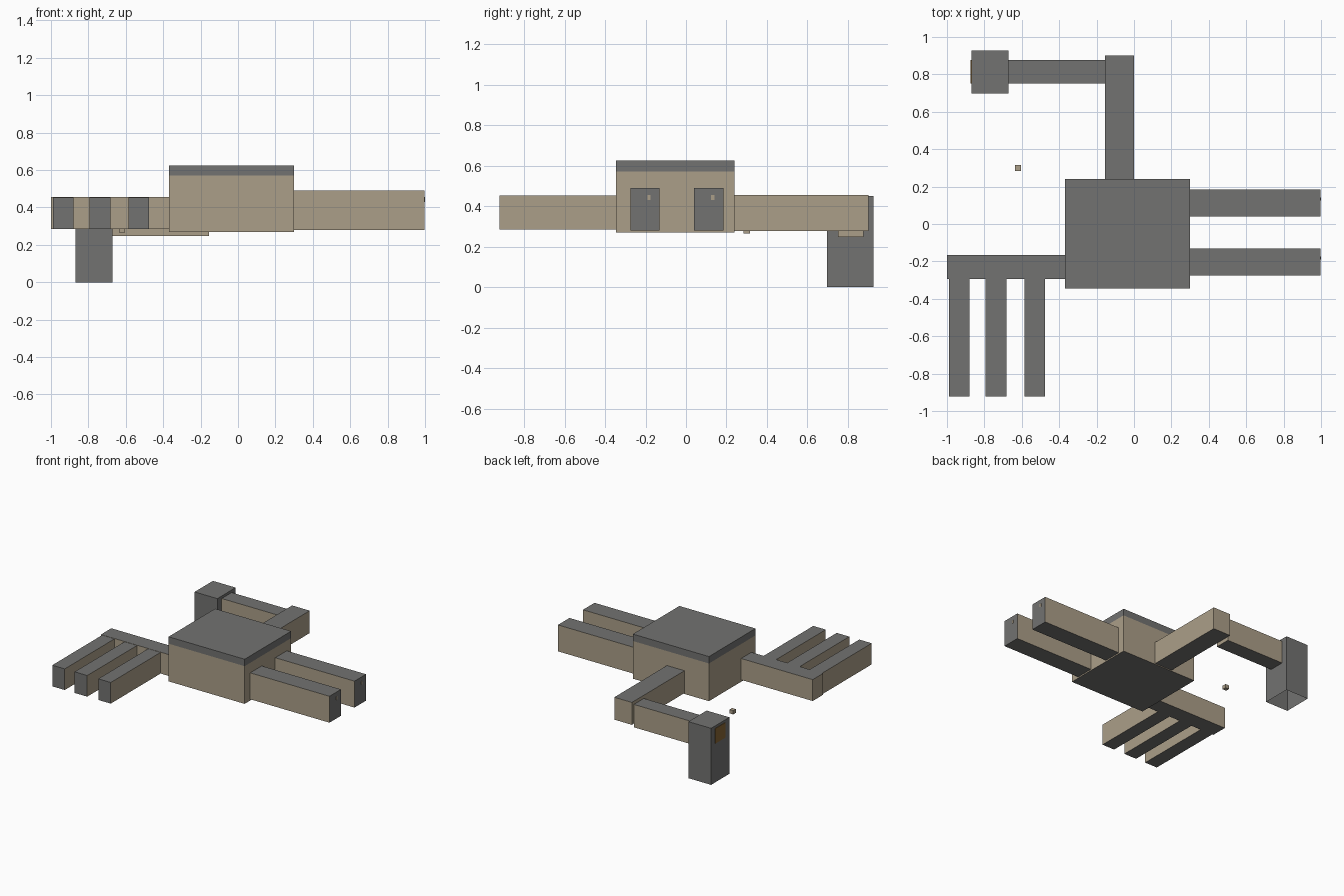
import bpy, bmesh
from mathutils import Vector

if "Cube" in bpy.data.objects:
    bpy.data.objects.remove(bpy.data.objects["Cube"])


def material(name, rgb):
    m = bpy.data.materials.new(name)
    m.diffuse_color = (*rgb, 1.0)
    m.use_nodes = True
    m.node_tree.nodes["Principled BSDF"].inputs["Base Color"].default_value = m.diffuse_color
    return m


GREY = material("dark grey", (0.17, 0.17, 0.165))
TAN = material("tan", (0.41, 0.345, 0.25))
BROWN = material("orange brown", (0.24, 0.13, 0.035))


def box(name, x, y, z, mats, dark_axes="", open_bottom=False):
    """Box from ranges; faces along any axis in dark_axes use the second material."""
    bm = bmesh.new()
    bmesh.ops.create_cube(bm, size=1.0)
    lo, hi = Vector((x[0], y[0], z[0])), Vector((x[1], y[1], z[1]))
    for v in bm.verts:
        v.co = Vector([(lo[i] + hi[i]) / 2 + v.co[i] * (hi[i] - lo[i]) for i in range(3)])
    bm.normal_update()
    for f in bm.faces:
        if any(abs(f.normal["xyz".index(a)]) > 0.9 for a in dark_axes):
            f.material_index = 1
    if open_bottom:
        bottom = [f for f in bm.faces if f.normal.z < -0.9]
        bmesh.ops.delete(bm, geom=bottom, context='FACES')
    me = bpy.data.meshes.new(name)
    bm.to_mesh(me)
    bm.free()
    for m in mats:
        me.materials.append(m)
    ob = bpy.data.objects.new(name, me)
    bpy.context.collection.objects.link(ob)
    return ob


WALL = [TAN, GREY]

# Main block with its dark roof slab
box("main_block", (-0.37, 0.30), (-0.345, 0.24), (0.27, 0.57), WALL, "z")
box("main_roof", (-0.37, 0.30), (-0.345, 0.24), (0.57, 0.625), [GREY])

# Two parallel wings on the right, each with a small end plate
for i, (y0, y1) in enumerate([(-0.275, -0.13), (0.04, 0.185)]):
    box(f"right_wing_{i + 1}", (0.295, 0.998), (y0, y1), (0.28, 0.49), WALL, "xz")
    yc = (y0 + y1) / 2 + 0.02
    box(f"wing_end_plate_{i + 1}", (0.997, 1.0), (yc - 0.008, yc + 0.008), (0.43, 0.455), [TAN])

# Left corridor with three front fingers
box("left_corridor", (-1.0, -0.365), (-0.295, -0.165), (0.285, 0.455), WALL, "z")
for i, (x0, x1) in enumerate([(-0.99, -0.88), (-0.793, -0.682), (-0.585, -0.475)]):
    box(f"front_finger_{i + 1}", (x0, x1), (-0.922, -0.29), (0.285, 0.453), WALL, "yz")

# Rear corridor, its side branch and the tall end tower
box("rear_corridor", (-0.155, 0.0), (0.235, 0.902), (0.277, 0.455), WALL, "z")
box("rear_branch", (-0.69, -0.155), (0.752, 0.877), (0.248, 0.43), WALL, "z")
box("end_tower", (-0.87, -0.67), (0.697, 0.927), (0.0, 0.45), [GREY], open_bottom=True)
box("tower_panel", (-0.873, -0.869), (0.752, 0.877), (0.31, 0.43), [BROWN])

# Small separate cube
box("small_cube", (-0.637, -0.604), (0.284, 0.316), (0.265, 0.295), [TAN])
